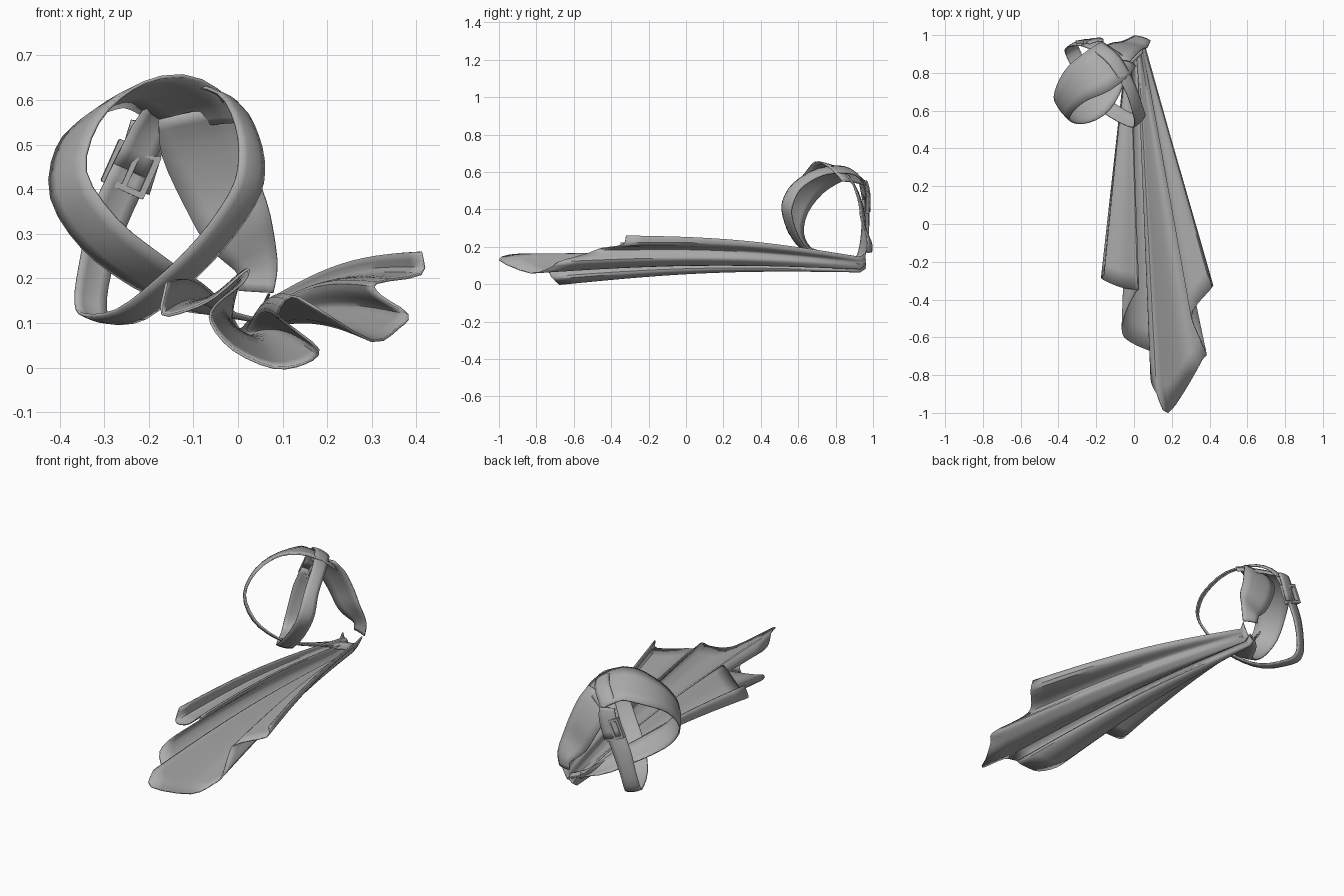
import bpy, bmesh, math
from mathutils import Vector, Matrix

if "Cube" in bpy.data.objects:
    bpy.data.objects.remove(bpy.data.objects["Cube"])

cloth = bpy.data.materials.new("grey cloth")
cloth.use_nodes = True
GREY = (0.42, 0.42, 0.42, 1)
cloth.diffuse_color = GREY
cloth.node_tree.nodes["Principled BSDF"].inputs["Base Color"].default_value = GREY


def smooth_path(rows, steps):
    """Catmull-Rom through rows given in hundredths."""
    pts = [Vector(r) / 100 for r in rows]
    ext = [2 * pts[0] - pts[1]] + pts + [2 * pts[-1] - pts[-2]]
    out = []
    for a, b, c, d in zip(ext, ext[1:], ext[2:], ext[3:]):
        for k in range(steps):
            t = k / steps
            out.append(b + (c - a) * t / 2 + (2 * a - 5 * b + 4 * c - d) * t * t / 2
                       + (3 * b - a - 3 * c + d) * t ** 3 / 2)
    return out + [pts[-1]]


def finish(obj, thickness=0):
    obj.data.materials.append(cloth)
    bpy.ops.object.select_all(action='DESELECT')
    obj.select_set(True)
    bpy.context.view_layer.objects.active = obj
    bpy.ops.object.shade_smooth_by_angle(angle=math.radians(40))
    if thickness:
        mod = obj.modifiers.new("thickness", 'SOLIDIFY')
        mod.thickness = thickness
        mod.offset = 0


def sheet(name, rows, thickness):
    """Grid surface from equal-length rows of points."""
    bm = bmesh.new()
    grid = [[bm.verts.new(p) for p in row] for row in rows]
    for r, s in zip(grid, grid[1:]):
        for i in range(len(r) - 1):
            bm.faces.new((r[i], r[i + 1], s[i + 1], s[i]))
    bmesh.ops.recalc_face_normals(bm, faces=bm.faces)
    mesh = bpy.data.meshes.new(name)
    bm.to_mesh(mesh)
    bm.free()
    obj = bpy.data.objects.new(name, mesh)
    bpy.context.collection.objects.link(obj)
    finish(obj, thickness)


def strap(name, rows, centre):
    """Band along x, y, z, width rows, facing away from the centre."""
    path = smooth_path([r[:3] for r in rows], 3)
    widths = [v.x for v in smooth_path([(r[3], 0, 0) for r in rows], 3)]
    out = []
    for i, p in enumerate(path):
        tangent = (path[min(i + 1, len(path) - 1)] - path[max(i - 1, 0)]).normalized()
        radial = p - Vector(centre)
        radial = (radial - tangent * radial.dot(tangent)).normalized()
        side = tangent.cross(radial)
        out.append([p + side * widths[i] * s / 2 + radial * 0.006 * (1 - s * s)
                    for s in (-1, -0.5, 0, 0.5, 1)])
    sheet(name, out, 0.007)


# Wide sash: from the gather, round the front and over the top
strap("sash", [
    (4, 94, 11, 6), (-6, 85, 13, 8), (-13, 71, 17, 12), (-21, 62, 22, 14),
    (-31, 58, 30, 14), (-38, 60, 41, 14), (-36, 67, 52, 17), (-29, 75, 59, 22),
    (-19, 81, 62, 25), (-11, 87, 58, 24), (-8, 90, 54, 22)], (-0.18, 0.73, 0.37))
# Broad tail hanging from the sash at the back
strap("sash_tail", [
    (-10, 87, 57, 16), (-8, 91, 50, 19), (-4, 94, 40, 18), (0, 95, 31, 16),
    (4, 98, 23, 10), (4, 98, 17, 8)], (-0.1, 0.5, 0.35))

# Narrow belt crossing the sash
strap("belt", [
    (-24, 96, 44, 9), (-18, 93, 56, 8), (-10, 86, 61, 8), (-2, 72, 60, 7),
    (2, 60, 53, 7), (3, 55, 45, 8), (1, 54, 38, 8), (-6, 57, 28, 8),
    (-15, 63, 19, 8), (-24, 74, 12, 8), (-31, 88, 11, 8), (-33, 93, 14, 8),
    (-32, 95, 22, 8), (-29, 96, 33, 9), (-24, 96, 44, 9)], (-0.18, 0.74, 0.37))
strap("belt_tip", [(-24, 97, 40, 9), (-21, 97, 50, 9), (-20, 96, 55, 8)],
      (-0.18, 0.74, 0.37))

# Pleated cape: hem and gather outlines joined by gently arched folds
hem = smooth_path([
    (-16, -27, 19), (-17, -29, 12), (-11, -32, 13), (-5, -34, 16), (2, -35, 22),
    (1, -36, 19), (-5, -48, 14), (-6, -58, 10), (-1, -63, 4), (8, -67, 0), (15, -69, 1),
    (18, -72, 4), (12, -75, 9), (9, -82, 12), (12, -90, 16), (18, -100, 13),
    (30, -83, 6), (36, -72, 9), (38, -68, 12), (32, -54, 16), (31, -46, 19),
    (41, -34, 21), (41, -32, 26)], 3)
gather, lip = [], []
for i, h in enumerate(hem):
    u = i / (len(hem) - 1)
    z = 0.065 + 0.05 * (2 * u - 1) ** 2 + 0.12 * h.z
    gather.append(Vector((-0.04 + 0.1 * u, 0.93, z)))
    lip.append(Vector((-0.045 + 0.115 * u, 0.96, z + 0.02)))
rows = []
for k in range(15):
    t = k / 14
    lift = 0.03 * math.sin(math.pi * t)
    rows.append([g.lerp(h, t) + Vector((0, 0, lift)) for g, h in zip(gather, hem)])
sheet("cape", [lip] + rows, 0.006)

# Buckle frame: four bars and a pin lying on the back of the belt
along = Vector((0.4, 0.02, 0.9)).normalized()
out = Vector((-0.1, 1, 0)).normalized()
across = along.cross(out).normalized()
out = across.cross(along)
spin = Matrix((across, out, along)).transposed().to_4x4()
spot = Matrix.Translation((-0.24, 0.967, 0.445)) @ spin
for name, x, z, size in (
        ("buckle_left", -0.045, 0, (0.014, 0.02, 0.1)),
        ("buckle_right", 0.045, 0, (0.014, 0.02, 0.1)),
        ("buckle_top", 0, 0.045, (0.1, 0.02, 0.014)),
        ("buckle_bottom", 0, -0.045, (0.1, 0.02, 0.014)),
        ("buckle_pin", 0, 0, (0.012, 0.022, 0.09))):
    bpy.ops.mesh.primitive_cube_add(size=1)
    bar = bpy.context.object
    bar.name = name
    bar.matrix_world = spot @ Matrix.Translation((x, 0, z)) @ Matrix.Diagonal((*size, 1))
    finish(bar)
